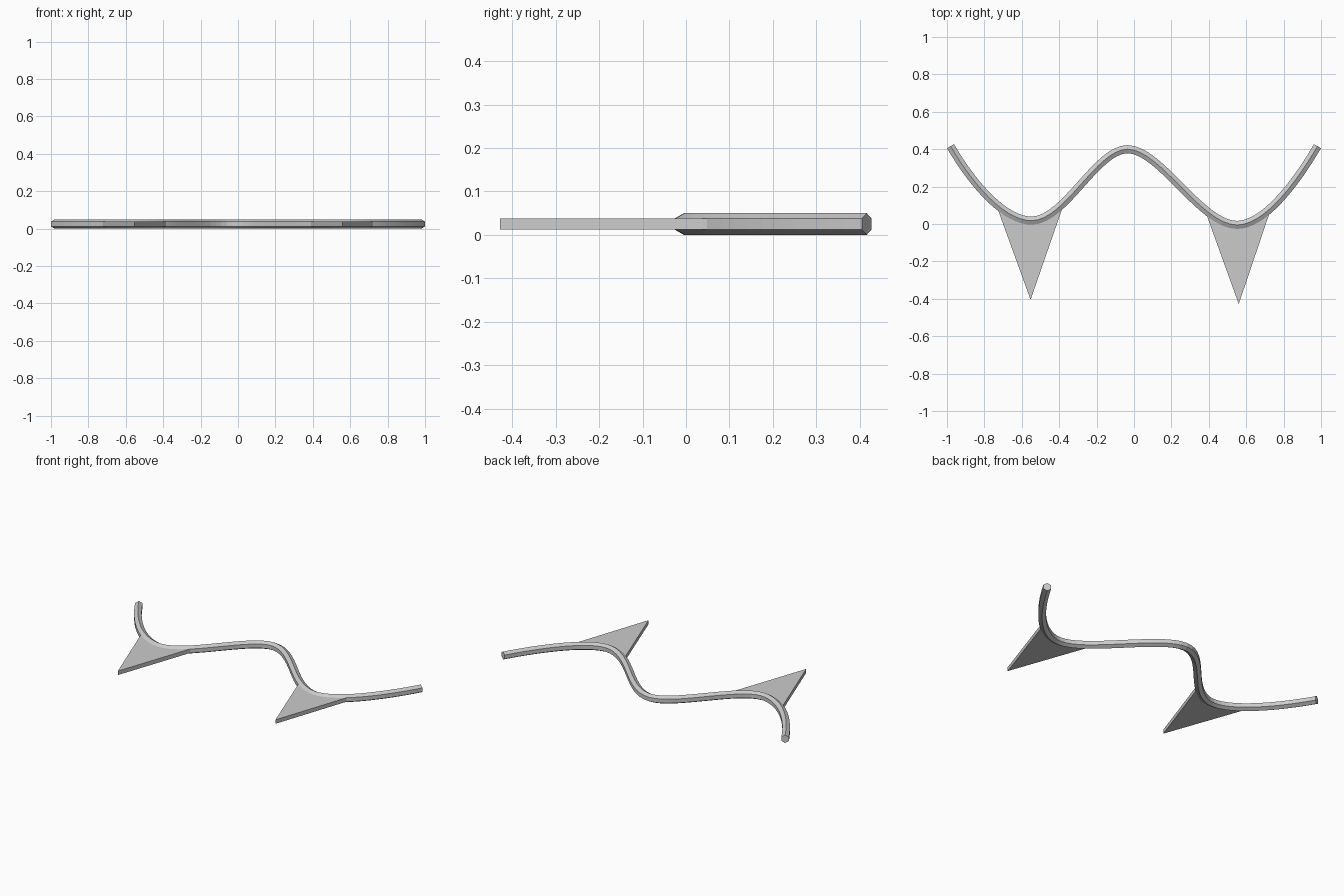
import bpy, bmesh, math
from mathutils import Vector
from mathutils.geometry import interpolate_bezier

if "Cube" in bpy.data.objects:
    bpy.data.objects.remove(bpy.data.objects["Cube"])

MID_Z, RADIUS = 0.025, 0.025

# Cord centre line: wavy path of four bezier spans (start, handle, handle, end)
spans = [
    ((-.981, .416), (-.855, .20), (-.688, .018), (-.548, .018)),
    ((-.548, .018), (-.37, .018), (-.20, .40), (-.035, .40)),
    ((-.035, .40), (.14, .40), (.36, -.005), (.55, -.005)),
    ((.55, -.005), (.69, -.005), (.855, .20), (.981, .416)),
]
path = []
for s in spans:
    pts = interpolate_bezier(*[Vector((x, y, MID_Z)) for x, y in s], 17)
    path += pts if not path else pts[1:]


def make_object(name, bm):
    bmesh.ops.recalc_face_normals(bm, faces=bm.faces)
    mesh = bpy.data.meshes.new(name)
    bm.to_mesh(mesh)
    bm.free()
    ob = bpy.data.objects.new(name, mesh)
    bpy.context.collection.objects.link(ob)
    return ob


def path_y(x):
    for a, b in zip(path, path[1:]):
        if a.x <= x <= b.x:
            return a.y + (b.y - a.y) * (x - a.x) / (b.x - a.x)


# Cord: hexagon with a ridge on top, swept along the path
bm = bmesh.new()
rings = []
for i, p in enumerate(path):
    t = (path[min(i + 1, len(path) - 1)] - path[max(i - 1, 0)]).normalized()
    side = Vector((-t.y, t.x, 0))
    ring = []
    for k in range(6):
        a = math.pi / 2 + k * math.pi / 3
        ring.append(bm.verts.new(p + RADIUS * (math.cos(a) * side + Vector((0, 0, math.sin(a))))))
    rings.append(ring)
for r, s in zip(rings, rings[1:]):
    for k in range(6):
        n = (k + 1) % 6
        bm.faces.new((r[k], r[n], s[n], s[k]))
bm.faces.new(rings[0])
bm.faces.new(rings[-1])
make_object("cord", bm)


# Pennants: flat triangles whose top edge follows the cord
def pennant(name, x0, x1, apex):
    n = 16
    bm = bmesh.new()
    xs = [x0 + (x1 - x0) * i / n for i in range(n + 1)]
    outline = [(x, path_y(x)) for x in xs] + [apex]
    low = [bm.verts.new((x, y, 0.0125)) for x, y in outline]
    high = [bm.verts.new((x, y, 0.0375)) for x, y in outline]
    m = len(outline)
    for i in range(m):
        j = (i + 1) % m
        bm.faces.new((low[i], low[j], high[j], high[i]))
    for loop in (low, high):
        for i in range(n):
            bm.faces.new((loop[i], loop[i + 1], loop[-1]))
    make_object(name, bm)


pennant("left_pennant", -.739, -.371, (-.553, -.405))
pennant("right_pennant", .377, .735, (.56, -.428))
